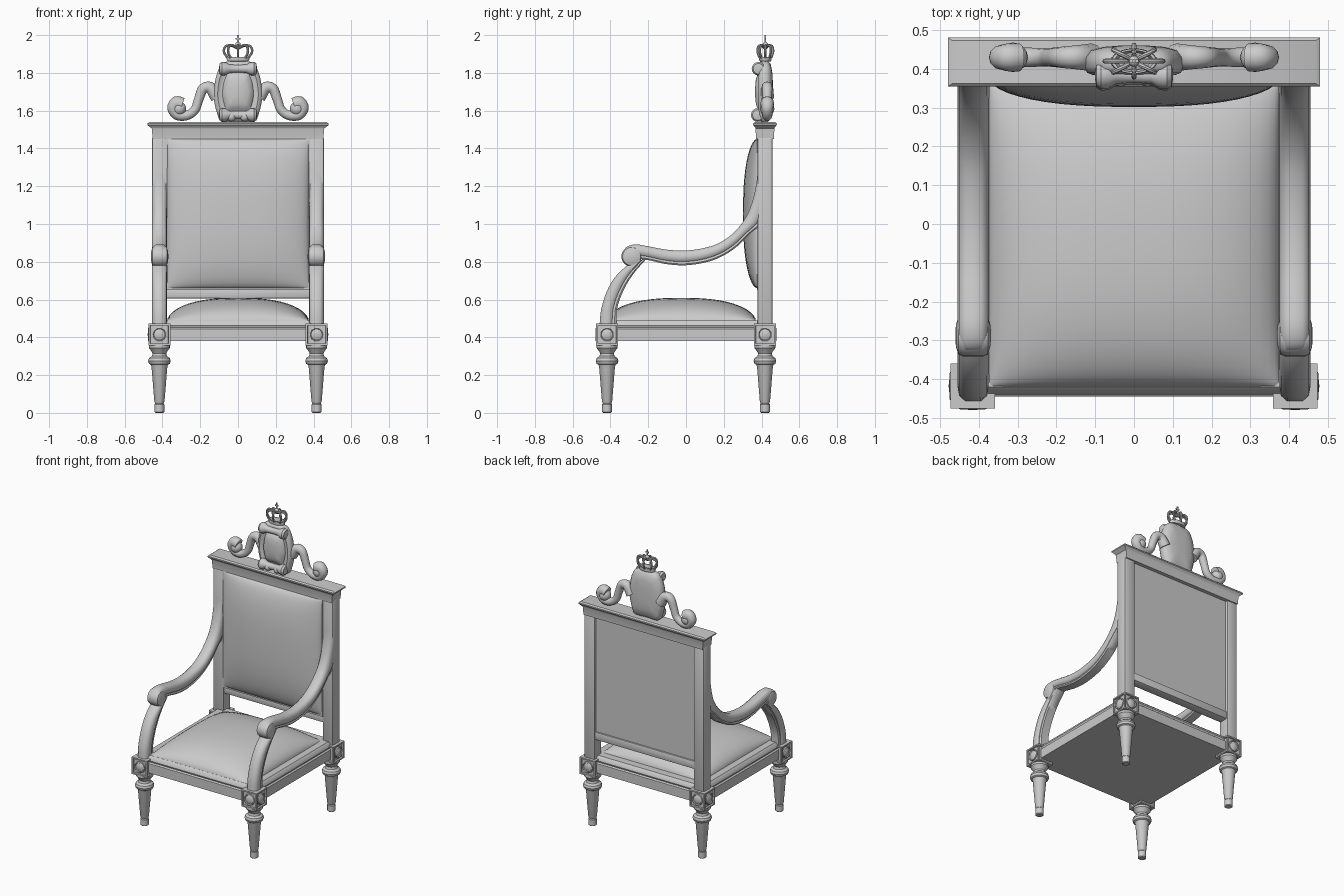
import bpy, bmesh, math
from mathutils import Matrix, Vector

if "Cube" in bpy.data.objects:
    bpy.data.objects.remove(bpy.data.objects["Cube"])


def finish(ob, angle=35):
    bpy.ops.object.select_all(action='DESELECT')
    ob.select_set(True)
    bpy.context.view_layer.objects.active = ob
    bpy.ops.object.shade_smooth_by_angle(angle=math.radians(angle))
    return ob


def from_bmesh(name, bm, angle=35):
    bmesh.ops.remove_doubles(bm, verts=bm.verts, dist=1e-5)
    bmesh.ops.recalc_face_normals(bm, faces=bm.faces)
    me = bpy.data.meshes.new(name)
    bm.to_mesh(me)
    bm.free()
    ob = bpy.data.objects.new(name, me)
    bpy.context.collection.objects.link(ob)
    return finish(ob, angle)


def loft(name, rings, caps=True, angle=35):
    """Skin a list of closed rings of equal length."""
    bm = bmesh.new()
    vs = [[bm.verts.new(p) for p in r] for r in rings]
    n = len(rings[0])
    for a, b in zip(vs, vs[1:]):
        for i in range(n):
            j = (i + 1) % n
            bm.faces.new((a[i], a[j], b[j], b[i]))
    if caps:
        bm.faces.new(vs[0][::-1])
        bm.faces.new(vs[-1])
    return from_bmesh(name, bm, angle)


def lathe(name, profile, mat, seg=24):
    """Turn (radius, height) points around the local z of mat."""
    rings = [[mat @ Vector((r * math.cos(t), r * math.sin(t), h))
              for t in (2 * math.pi * i / seg for i in range(seg))] for r, h in profile]
    return loft(name, rings)


def box(name, x0, x1, y0, y1, z0, z1, bevel=0.0):
    bm = bmesh.new()
    bmesh.ops.create_cube(bm, size=1)
    for v in bm.verts:
        v.co = ((x0 + x1) / 2 + v.co.x * (x1 - x0), (y0 + y1) / 2 + v.co.y * (y1 - y0),
                (z0 + z1) / 2 + v.co.z * (z1 - z0))
    if bevel:
        bmesh.ops.bevel(bm, geom=bm.edges[:], offset=bevel, segments=2, affect='EDGES', profile=0.5)
    return from_bmesh(name, bm)


def stack(name, cx, cy, levels):
    """Moulded rectangular slab from (half x, half y, z) levels."""
    return loft(name, [[(cx + a * hx, cy + b * hy, z) for a, b in ((-1, -1), (1, -1), (1, 1), (-1, 1))]
                       for hx, hy, z in levels])


def spline(pts, steps=5):
    """Catmull-Rom interpolation of tuples of any size."""
    p = [Vector(q) for q in pts]
    p = [2 * p[0] - p[1]] + p + [2 * p[-1] - p[-2]]
    out = []
    for i in range(1, len(p) - 2):
        a, b, c, d = p[i - 1:i + 3]
        for s in range(steps):
            t = s / steps
            out.append(0.5 * (2 * b + (c - a) * t + (2 * a - 5 * b + 4 * c - d) * t * t
                              + (3 * b - a - 3 * c + d) * t ** 3))
    return out + [p[-2]]


def tube(name, pts, radii, seg=12):
    rings = []
    for i, p in enumerate(pts):
        d = (pts[min(i + 1, len(pts) - 1)] - pts[max(i - 1, 0)]).normalized()
        u = d.cross(Vector((0, 1, 0)) if abs(d.y) < 0.9 else Vector((1, 0, 0))).normalized()
        w = d.cross(u)
        rings.append([p + radii[i] * (math.cos(t) * u + math.sin(t) * w)
                      for t in (2 * math.pi * k / seg for k in range(seg))])
    return loft(name, rings)


def ball(name, c, r, scale=(1, 1, 1)):
    bm = bmesh.new()
    bmesh.ops.create_uvsphere(bm, u_segments=16, v_segments=10, radius=r,
                              matrix=Matrix.Translation(c) @ Matrix.Diagonal((*scale, 1)))
    return from_bmesh(name, bm)


def pad(name, place, height, n=24):
    """Domed upholstery; place(u, v, h) maps the -1..1 square into the world."""
    bm = bmesh.new()
    ease = lambda k: math.sin((k / n - 0.5) * math.pi)
    f = lambda u: max(0, 1 - abs(u) ** 2.5) ** 0.55
    g = [[bm.verts.new(place(ease(i), ease(j), height * f(ease(i)) * f(ease(j))))
          for j in range(n + 1)] for i in range(n + 1)]
    for i in range(n):
        for j in range(n):
            bm.faces.new((g[i][j], g[i + 1][j], g[i + 1][j + 1], g[i][j + 1]))
    return from_bmesh(name, bm, 60)


X_AXIS = Matrix.Rotation(math.pi / 2, 4, 'Y')

# turned legs, corner blocks and rosettes
leg = [(.02, 0), (.026, .005), (.026, .045), (.022, .05), (.027, .06), (.042, .245), (.046, .255),
       (.055, .26), (.06, .275), (.055, .29), (.04, .3), (.036, .315), (.045, .33), (.055, .343), (.055, .36)]
for sx in (-1, 1):
    for sy, end in ((-1, "front"), (1, "back")):
        cx, cy = sx * .416, sy * .418
        lathe(end + "_leg", leg, Matrix.Translation((cx, cy, 0)))
        bm = bmesh.new()
        bmesh.ops.create_cube(bm, size=.116, matrix=Matrix.Translation((cx, cy, .415)))
        sides = [f for f in bm.faces if abs(f.normal.z) < .5]
        bmesh.ops.inset_individual(bm, faces=sides, thickness=.013)
        bmesh.ops.inset_individual(bm, faces=sides, thickness=.003, depth=-.009)
        from_bmesh(end + "_corner_block", bm)
        disc = [(.038, .04), (.038, .057), (.033, .06), (.029, .055), (.015, .061), (.003, .062)]
        at = Matrix.Translation((cx, cy, .415))
        lathe("rosette", disc, at @ Matrix.Rotation(sx * math.pi / 2, 4, 'Y'))
        lathe("rosette", disc, at @ Matrix.Rotation(-sy * math.pi / 2, 4, 'X'))

# seat frame and cushion
stack("seat_frame", 0, 0, [(.445, .445, .38), (.445, .445, .445), (.436, .436, .452),
                           (.44, .44, .462), (.436, .436, .475), (.42, .42, .49)])
pad("seat_cushion", lambda u, v, h: (.375 * u, -.025 + .395 * v, .487 + h), .122)

# back posts, rails and panel
for sx in (-1, 1):
    box("back_post", sx * .415 - .04, sx * .415 + .04, .378, .457, .46, 1.46, .01)
box("lower_back_rail", -.38, .38, .385, .45, .605, .66, .008)
box("back_panel", -.38, .38, .375, .44, .65, 1.46)
pad("back_cushion", lambda u, v, h: (.375 * u, .376 - h, 1.055 + .395 * v), .074)
stack("top_rail", 0, .418, [(.452, .047, 1.45), (.456, .05, 1.505), (.465, .052, 1.512),
                            (.48, .063, 1.524), (.48, .063, 1.532), (.468, .055, 1.54)])

# arms: stations hold upper edge y, z then lower edge y, z
arm = [(.385, 1.38, .42, 1.36), (.368, 1.2, .42, 1.17), (.325, 1.06, .41, 1.02), (.26, .965, .34, .95),
       (.18, .905, .25, .865), (.1, .877, .14, .807), (0, .863, .01, .782), (-.1, .867, -.1, .787),
       (-.2, .885, -.19, .807), (-.27, .895, -.24, .815), (-.32, .878, -.265, .825), (-.343, .83, -.27, .83)]
support = [(-.462, .46, -.37, .46), (-.452, .55, -.363, .56), (-.42, .65, -.325, .66),
           (-.37, .73, -.275, .74), (-.29, .8, -.21, .815)]
section = [(-.028, 0), (.028, 0), (.034, .1), (.03, .24), (.038, .32), (.04, .55), (.036, .8), (.02, .96),
           (-.02, .96), (-.036, .8), (-.04, .55), (-.038, .32), (-.03, .24), (-.034, .1)]
for sx in (-1, 1):
    for name, stations in (("arm", arm), ("arm_support", support)):
        rings = []
        for yt, zt, yb, zb in spline(stations):
            if name == "arm_support":
                yt, zt, yb, zb = yb, zb, yt, zt
                yt, zt, yb, zb = yb, zb, yt, zt
            rings.append([(sx * .415 + x, yb + (yt - yb) * t, zb + (zt - zb) * t) for x, t in section])
        loft(name, rings, angle=50)
    lathe("arm_scroll", [(.012, -.046), (.03, -.044), (.048, -.038), (.054, -.025), (.054, .025),
                         (.048, .038), (.03, .044), (.012, .046)],
          Matrix.Translation((sx * .415, -.288, .828)) @ X_AXIS)

# crest scrolls
path = [(.11, 1.67), (.145, 1.72), (.185, 1.715), (.208, 1.66), (.228, 1.605), (.27, 1.575),
        (.32, 1.577), (.343, 1.612), (.325, 1.64), (.295, 1.632)]
for sx in (-1, 1):
    pts = [Vector((sx * x, .43, z)) for x, z in spline(path)]
    n = len(pts)
    tube("crest_scroll", pts, [.036 - .012 * math.sin(math.pi * min(1, i / n * 1.15)) for i in range(n)])
    ball("crest_scroll_eye", (sx * .312, .43, 1.61), .038)

# shield on the crest
half = [(0, 1.54), (.085, 1.54), (.112, 1.59), (.128, 1.67), (.122, 1.75), (.106, 1.81), (.075, 1.855), (0, 1.868)]
right = spline(half, 4)
outline = [(p.x, p.y) for p in right] + [(-p.x, p.y) for p in right[-2:0:-1]]
layers = [(.46, .3), (.457, .6), (.448, .88), (.43, 1), (.405, 1), (.39, .94), (.385, .84), (.395, .72),
          (.395, .64), (.38, .56), (.37, .4), (.366, .15)]
loft("crest_shield", [[(x * s, y, 1.7 + (z - 1.7) * s) for x, z in outline] for y, s in layers], angle=50)
roll = [(.01, -.1), (.028, -.097), (.036, -.085), (.034, -.065), (.022, -.045), (.02, 0),
        (.022, .045), (.034, .065), (.036, .085), (.028, .097), (.01, .1)]
for name, y, z in (("shield_top_roll", .384, 1.822), ("shield_bottom_roll", .38, 1.577)):
    lathe(name, roll, Matrix.Translation((0, y, z)) @ X_AXIS, 16)
for x in (-.035, .035):
    ball("shield_bead", (x, .378, 1.567), .024)

# crown
C = Vector((0, .42, 0))
crown_at = Matrix.Translation((0, .42, 0)) @ Matrix.Diagonal((1, .55, 1, 1))
lathe("crown_band", [(.04, 1.86), (.056, 1.862), (.06, 1.872), (.058, 1.885), (.05, 1.885), (.04, 1.86)], crown_at)
for k in range(8):
    a = math.pi * k / 4
    prof = spline([(.055, 1.88), (.074, 1.91), (.068, 1.938), (.04, 1.946), (.004, 1.93)], 4)
    pts = [C + Vector((p.x * math.cos(a), .55 * p.x * math.sin(a), p.y)) for p in prof]
    tube("crown_arch", pts, [.0065] * len(pts), 8)
ball("crown_orb", (0, .42, 1.95), .014)
box("crown_finial", -.004, .004, .416, .424, 1.95, 2.0)
box("crown_finial_bar", -.012, .012, .416, .424, 1.978, 1.986)
